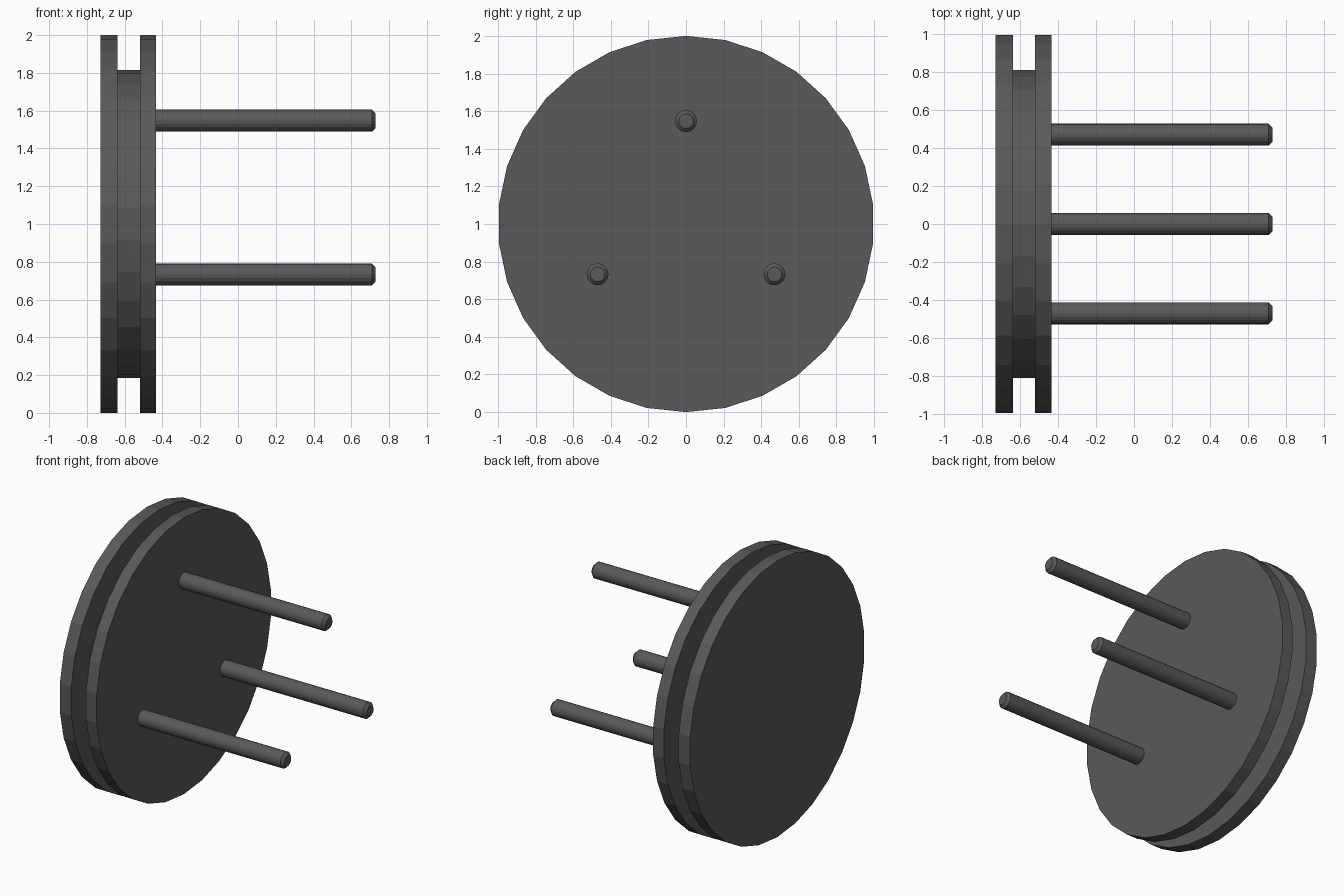
import bpy, bmesh, math

if "Cube" in bpy.data.objects:
    bpy.data.objects.remove(bpy.data.objects["Cube"])

mat = bpy.data.materials.new("dark grey")
mat.diffuse_color = (0.1, 0.1, 0.1, 1)
mat.use_nodes = True
mat.node_tree.nodes["Principled BSDF"].inputs["Base Color"].default_value = mat.diffuse_color


def lathe(name, profile, sides, y=0.0, z=0.0):
    """Spin (x, radius) points round an axis parallel to x, with capped ends."""
    bm = bmesh.new()
    rings = []
    for x, r in profile:
        angles = [2 * math.pi * i / sides for i in range(sides)]
        rings.append([bm.verts.new((x, y + r * math.sin(a), z + r * math.cos(a))) for a in angles])
    for a, b in zip(rings, rings[1:]):
        for i in range(sides):
            j = (i + 1) % sides
            bm.faces.new((a[i], a[j], b[j], b[i]))
    bm.faces.new(rings[0])
    bm.faces.new(rings[-1])
    bmesh.ops.recalc_face_normals(bm, faces=bm.faces)
    mesh = bpy.data.meshes.new(name)
    bm.to_mesh(mesh)
    bm.free()
    mesh.materials.append(mat)
    obj = bpy.data.objects.new(name, mesh)
    bpy.context.collection.objects.link(obj)
    return obj


# Grooved disc
lathe("grooved_disc", [(-0.729, 1), (-0.638, 1), (-0.638, 0.814), (-0.52, 0.814),
                       (-0.52, 1), (-0.434, 1)], 30, z=1)

# Three pins with chamfered tips
for k in range(3):
    a = 2 * math.pi * k / 3
    lathe(f"pin_{k + 1}", [(-0.45, 0.058), (0.709, 0.058), (0.728, 0.039)], 20,
          0.543 * math.sin(a), 1.004 + 0.543 * math.cos(a))
